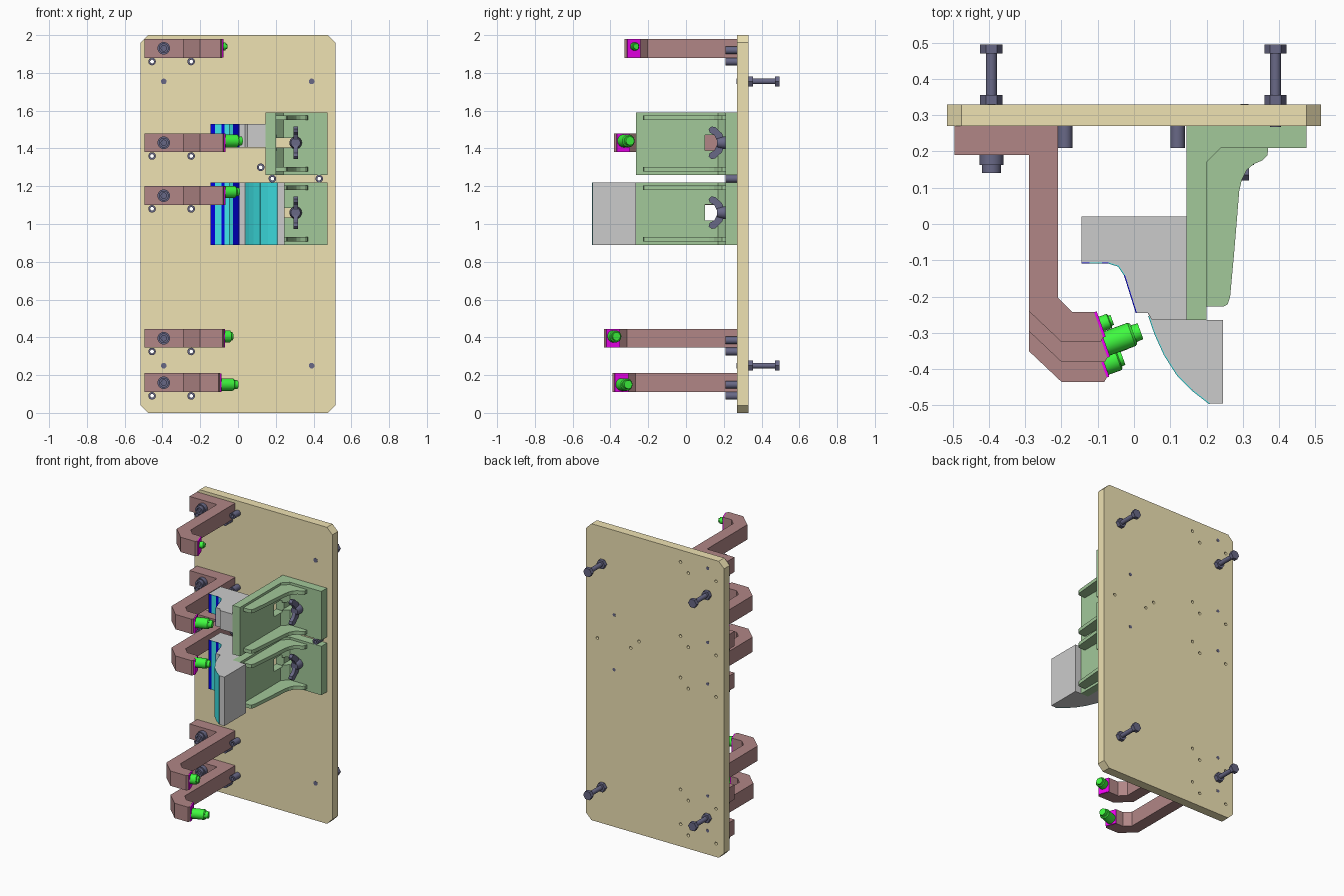
import bpy, bmesh, math
from mathutils import Vector

if "Cube" in bpy.data.objects:
    bpy.data.objects.remove(bpy.data.objects["Cube"])


def material(name, rgb):
    m = bpy.data.materials.new(name)
    m.diffuse_color = (*rgb, 1)
    m.use_nodes = True
    m.node_tree.nodes["Principled BSDF"].inputs["Base Color"].default_value = m.diffuse_color
    return m


TAN = material("tan", (0.86, 0.76, 0.45))
MAROON = material("maroon", (0.44, 0.24, 0.24))
GREEN = material("green", (0.36, 0.58, 0.32))
DARK = material("dark_steel", (0.14, 0.14, 0.24))
LIME = material("lime", (0.05, 0.95, 0.05))
PINK = material("magenta", (0.9, 0.0, 0.9))
BLUE = material("blue", (0.0, 0.0, 0.75))
CYAN = material("cyan", (0.05, 0.8, 0.82))


def finish(name, bm, mat, smooth=False):
    bmesh.ops.recalc_face_normals(bm, faces=bm.faces[:])
    me = bpy.data.meshes.new(name)
    bm.to_mesh(me)
    bm.free()
    if mat:
        me.materials.append(mat)
    if smooth:
        me.polygons.foreach_set("use_smooth", [True] * len(me.polygons))
        me.set_sharp_from_angle(angle=math.radians(35))
    ob = bpy.data.objects.new(name, me)
    bpy.context.collection.objects.link(ob)
    return ob


def prism(name, pts, t0, t1, mat=None, axis="z"):
    """Extrude a 2D profile along one axis."""
    put = {"z": lambda a, b: (a, b, t0), "y": lambda a, b: (a, t0, b),
           "x": lambda a, b: (t0, a, b)}[axis]
    step = Vector([(t1 - t0) * (axis == k) for k in "xyz"])
    bm = bmesh.new()
    f = bm.faces.new([bm.verts.new(put(a, b)) for a, b in pts])
    ext = bmesh.ops.extrude_face_region(bm, geom=[f])
    verts = [g for g in ext["geom"] if isinstance(g, bmesh.types.BMVert)]
    bmesh.ops.translate(bm, verts=verts, vec=step)
    return finish(name, bm, mat)


def box(name, x0, x1, y0, y1, z0, z1, mat=None):
    return prism(name, [(x0, y0), (x1, y0), (x1, y1), (x0, y1)], z0, z1, mat)


def lathe(name, start, direction, profile, mat, seg=24, closed=False):
    """Revolve (distance, radius) points around an axis; flat end caps unless closed."""
    rot = Vector(direction).to_track_quat("Z", "Y")
    bm = bmesh.new()
    rings = []
    for d, r in profile:
        rings.append([bm.verts.new(Vector(start) + rot @ Vector(
            (r * math.cos(2 * math.pi * i / seg), r * math.sin(2 * math.pi * i / seg), d)))
            for i in range(seg)])
    pairs = list(zip(rings, rings[1:] + rings[:1])) if closed else list(zip(rings, rings[1:]))
    for a, b in pairs:
        for i in range(seg):
            j = (i + 1) % seg
            bm.faces.new((a[i], a[j], b[j], b[i]))
    if not closed:
        bm.faces.new(rings[0])
        bm.faces.new(rings[-1])
    return finish(name, bm, mat, smooth=seg > 6)


def cut(ob, cutter):
    mod = ob.modifiers.new("cut", "BOOLEAN")
    mod.operation, mod.object, mod.solver = "DIFFERENCE", cutter, "EXACT"
    dg = bpy.context.evaluated_depsgraph_get()
    me = bpy.data.meshes.new_from_object(ob.evaluated_get(dg))
    ob.modifiers.clear()
    ob.data = me
    bpy.data.objects.remove(cutter)


# Back plate with chamfered corners
W, C = 0.515, 0.04
plate = prism("back_plate", [(-W + C, 0), (W - C, 0), (W, C), (W, 2 - C), (W - C, 2),
                             (-W + C, 2), (-W, 2 - C), (-W, C)], 0.27, 0.33, TAN, "y")


def dowel(x, z):
    """Hollow locating pin standing on the plate, with its through hole."""
    lathe("locating_pin", (x, 0.27, z), (0, -1, 0),
          [(0, 0.02), (0.06, 0.02), (0.06, 0.01), (0, 0.01)], DARK, 20, closed=True)
    cut(plate, lathe("hole", (x, 0.25, z), (0, 1, 0), [(0, 0.01), (0.1, 0.01)], None, 12))


# Clamp arms: bottom z, front y, tip x, probe height offset, probe length, probe radius
ARMS = [(1.88, -0.325, -0.08, 0.01, 0.04, 0.021), (1.38, -0.38, -0.068, 0.01, 0.11, 0.034),
        (1.10, -0.38, -0.068, 0.02, 0.095, 0.032), (0.345, -0.435, -0.07, 0.01, 0.06, 0.032),
        (0.11, -0.39, -0.09, -0.01, 0.11, 0.033)]
AIM = math.radians(20)
aim = Vector((math.cos(AIM), math.sin(AIM), 0))
for z, yb, xe, dz, length, rad in ARMS:
    top, bot = (xe - 0.03, yb + 0.082), (xe - 0.005, yb + 0.012)
    prism("clamp_arm", [(-0.495, 0.27), (-0.495, 0.19), (-0.29, 0.19), (-0.29, yb + 0.085),
                        (-0.2, yb), (xe - 0.012, yb), bot, top, (-0.17, yb + 0.082),
                        (-0.21, yb + 0.122), (-0.21, 0.27)], z, z + 0.1, MAROON)
    # Pad and probe on the arm tip
    t = 0.007
    prism("tip_pad", [top, bot, (bot[0] + t, bot[1] + t * 0.35), (top[0] + t, top[1] + t * 0.35)],
          z + 0.001, z + 0.099, PINK)
    mid = ((top[0] + bot[0]) / 2, (top[1] + bot[1]) / 2, z + 0.05 + dz)
    lathe("probe", mid, aim, [(0, rad), (length * 0.76, rad), (length * 0.82, rad * 0.85),
                              (length * 0.82, rad * 0.72), (length, rad * 0.68)], LIME)
    # Mounting bolt and locating pins
    lathe("arm_bolt", (-0.393, 0.331, z + 0.05), (0, -1, 0),
          [(0, 0.011), (0.141, 0.011), (0.141, 0.033), (0.168, 0.033), (0.168, 0.026),
           (0.191, 0.026), (0.191, 0.014), (0.178, 0.014)], DARK)
    for x, h in ((-0.455, -0.02), (-0.248, -0.02), (-0.19, 0.04)):
        dowel(x, z + h)

# Rear feet bolts
for x in (-0.393, 0.39):
    for z in (0.25, 1.755):
        lathe("rear_bolt_shaft", (x, 0.268, z), (0, 1, 0), [(0, 0.015), (0.22, 0.015)], DARK)
        for y in (0.33, 0.47):
            lathe("rear_hex_nut", (x, y, z), (0, 1, 0), [(0, 0.031), (0.025, 0.031)], DARK, 6)

# Green angle brackets with ribs and a wing bolt
for z in (1.26, 0.89):
    c = z + 0.17
    bracket = prism("angle_bracket", [(0.145, 0.27), (0.145, -0.265), (0.2, -0.265), (0.2, 0.17),
                                      (0.24, 0.21), (0.475, 0.21), (0.475, 0.27)],
                    z, z + 0.33, GREEN)
    cut(bracket, box("slot", 0.1, 0.205, 0.1, 0.2, c - 0.042, c + 0.042))
    cut(bracket, box("slot", 0.202, 0.285, 0.1, 0.3, c - 0.026, c + 0.026))
    for h in (0.017, 0.29):
        prism("bracket_rib", [(0.198, -0.228), (0.245, -0.228), (0.258, -0.222), (0.265, -0.2),
                              (0.276, -0.08), (0.29, 0.09), (0.297, 0.122), (0.31, 0.148),
                              (0.33, 0.165), (0.355, 0.176), (0.368, 0.19), (0.37, 0.212),
                              (0.198, 0.212)], z + h, z + h + 0.024, GREEN)
    lathe("wing_bolt_hub", (0.305, 0.331, c), (0, -1, 0),
          [(0, 0.011), (0.12, 0.011), (0.12, 0.033), (0.135, 0.033), (0.168, 0.025)], DARK)
    for s in (1, -1):
        prism("wing", [(0.205, c + s * 0.015), (0.19, c + s * 0.05), (0.155, c + s * 0.083),
                       (0.135, c + s * 0.086), (0.12, c + s * 0.072), (0.125, c + s * 0.055),
                       (0.15, c + s * 0.04), (0.165, c + s * 0.01)], 0.293, 0.317, DARK, "x")
for x, z in ((0.12, 1.30), (0.182, 1.24), (0.43, 1.24)):
    dowel(x, z)

# Grey shaped blocks, the lower one with a curved extension
left = [(0.145, 0.02), (-0.145, 0.02), (-0.145, -0.106), (-0.07, -0.106), (-0.042, -0.115),
        (-0.025, -0.14), (0.008, -0.245), (0.038, -0.245)]
curve = [(0.042, -0.253), (0.06, -0.305), (0.085, -0.36), (0.12, -0.415), (0.16, -0.456),
         (0.21, -0.495)]
prism("upper_block", left + [(0.05, -0.265), (0.145, -0.265)], 1.405, 1.53)
prism("lower_block", left + curve + [(0.245, -0.495), (0.245, -0.265), (0.145, -0.265)],
      0.89, 1.22)


def skin(name, a, b, z0, z1, mat):
    """Thin coloured strip laid on one edge of a block profile."""
    n = Vector((b[1] - a[1], a[0] - b[0])).normalized() * 0.003
    prism(name, [a, b, (b[0] + n.x, b[1] + n.y), (a[0] + n.x, a[1] + n.y)], z0, z1, mat)


# Coloured contact strips
path = [(-0.145, -0.106), (-0.122, -0.106), (-0.088, -0.106), (-0.07, -0.106),
        (-0.042, -0.115), (-0.025, -0.14), (0.008, -0.245)]
for z0, z1 in ((1.405, 1.53), (0.89, 1.22)):
    for i, mat in enumerate((BLUE, CYAN, BLUE, CYAN, CYAN, BLUE)):
        skin("contact_strip", path[i], path[i + 1], z0, z1, mat)
for a, b in zip(curve, curve[1:]):
    skin("curved_contact_strip", a, b, 0.89, 1.22, CYAN)
